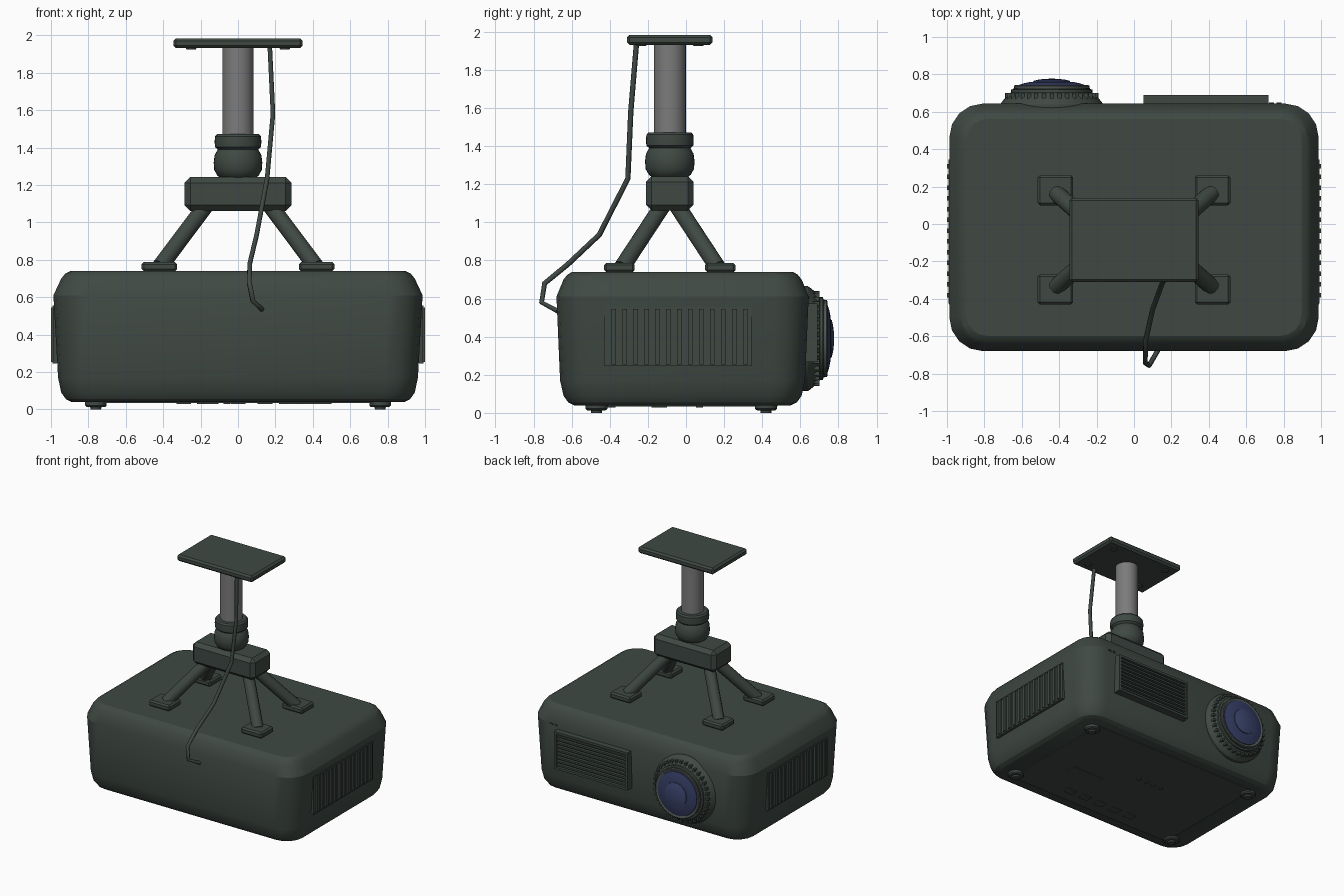
import bpy, bmesh, math
from mathutils import Vector

cube = bpy.data.objects.get("Cube")
if cube:
    bpy.data.objects.remove(cube, do_unlink=True)


def material(name, r, g, b):
    m = bpy.data.materials.new(name)
    m.use_nodes = True
    m.diffuse_color = (r, g, b, 1)
    m.node_tree.nodes["Principled BSDF"].inputs["Base Color"].default_value = (r, g, b, 1)
    return m


GREEN = material("dark green plastic", .05, .066, .056)
DARK = material("vent shadow", .022, .028, .025)
GREY = material("pole grey", .2, .2, .2)
RIM = material("lens rim grey", .085, .1, .09)
BLUE = material("lens blue", .035, .047, .125)
PALE = material("lens centre blue", .045, .062, .16)


def finish(name, bm, mat, angle=30):
    bmesh.ops.recalc_face_normals(bm, faces=bm.faces)
    me = bpy.data.meshes.new(name)
    bm.to_mesh(me)
    bm.free()
    me.materials.append(mat)
    ob = bpy.data.objects.new(name, me)
    bpy.context.collection.objects.link(ob)
    bpy.ops.object.select_all(action='DESELECT')
    ob.select_set(True)
    bpy.context.view_layer.objects.active = ob
    bpy.ops.object.shade_smooth_by_angle(angle=math.radians(angle))
    return ob


def skin(bm, rings):
    """Bridge closed rings of points and cap both ends."""
    loops = [[bm.verts.new(p) for p in ring] for ring in rings]
    n = len(loops[0])
    for a, b in zip(loops, loops[1:]):
        for i in range(n):
            j = (i + 1) % n
            bm.faces.new((a[i], a[j], b[j], b[i]))
    bm.faces.new(loops[0])
    bm.faces.new(loops[-1])


def add_box(bm, c, s):
    """Box from centre and full size."""
    v = bmesh.ops.create_cube(bm, size=1)["verts"]
    bmesh.ops.scale(bm, vec=s, verts=v)
    bmesh.ops.translate(bm, vec=c, verts=v)
    return v


def box(name, c, s, mat=GREEN, bevel=0, segs=1):
    bm = bmesh.new()
    add_box(bm, c, s)
    if bevel:
        bmesh.ops.bevel(bm, geom=bm.edges[:], offset=bevel, segments=segs,
                        profile=.5, affect='EDGES')
    return finish(name, bm, mat)


def boxes(name, centres, s, mat=GREEN):
    bm = bmesh.new()
    for c in centres:
        add_box(bm, c, s)
    return finish(name, bm, mat)


def turned(name, profile, origin, mat, along_y=False, n=32):
    """Turn (radius, height) pairs about z or y."""
    bm = bmesh.new()
    rings = []
    for r, h in profile:
        ring = []
        for i in range(n):
            t = math.tau * i / n
            a, b = r * math.cos(t), r * math.sin(t)
            ring.append(Vector(origin) + Vector((a, h, b) if along_y else (a, b, h)))
        rings.append(ring)
    skin(bm, rings)
    return finish(name, bm, mat)


def tube(name, pts, radius, mat, res=2):
    cu = bpy.data.curves.new(name, 'CURVE')
    cu.dimensions = '3D'
    cu.bevel_depth = radius
    cu.bevel_resolution = res
    cu.use_fill_caps = True
    sp = cu.splines.new('POLY')
    sp.points.add(len(pts) - 1)
    for p, co in zip(sp.points, pts):
        p.co = (*co, 1)
    cu.materials.append(mat)
    ob = bpy.data.objects.new(name, cu)
    bpy.context.collection.objects.link(ob)


def rounded_rect(hx, hy, r, z, cy, segs=4):
    pts = []
    for q, (sx, sy) in enumerate([(1, 1), (-1, 1), (-1, -1), (1, -1)]):
        for k in range(segs + 1):
            t = math.pi / 2 * (q + k / segs)
            pts.append((sx * (hx - r) + r * math.cos(t),
                        cy + sy * (hy - r) + r * math.sin(t), z))
    return pts


# Main housing: stacked rounded rectangles
levels = [(.04, .89, .57, .12), (.055, .92, .6, .14), (.09, .945, .625, .16),
          (.17, .962, .643, .17), (.61, .987, .662, .18), (.7, .945, .625, .15),
          (.725, .925, .605, .13), (.74, .895, .58, .11)]
bm = bmesh.new()
skin(bm, [rounded_rect(hx, hy, r, z, -.018) for z, hx, hy, r in levels])
finish("housing", bm, GREEN, 25)

# Underside cover, slots, label and screws
box("underside_cover", (0, -.02, .038), (1.5, 1.0, .008))
boxes("underside_slots", [(-.29 + .145 * i, -.4, .032) for i in range(5)], (.08, .06, .008))
box("underside_label", (.36, -.14, .032), (.28, .08, .006))
for i in range(4):
    turned("underside_screw", [(.018, .028), (.018, .036)],
           (-.2 + .07 * i, .07, 0), GREEN, n=12)

# Round feet
for x in (-.76, .76):
    for y in (-.47, .42):
        turned("foot", [(.028, 0), (.03, .012), (.05, .014), (.058, .022),
                        (.058, .04), (.04, .06)], (x, y, 0), GREEN, n=20)

# Side vents with upright slats
for s in (-1, 1):
    side = "left" if s > 0 else "right"
    box(side + "_vent_back", (s * .976, -.04, .4), (.02, .76, .29))
    for z in (.25, .55):
        box(side + "_vent_rail", (s * .98, -.04, z), (.022, .77, .01))
    for y in (-.425, .34):
        box(side + "_vent_end", (s * .978, y, .4), (.022, .01, .3))
    boxes(side + "_vent_slats", [(s * .984, -.38 + .0575 * i, .4) for i in range(13)],
          (.032, .024, .29))

# Lens-side grille with frame and level slats
box("grille_back", (.385, .645, .42), (.65, .03, .28), DARK)
for z in (.275, .565):
    box("grille_rail", (.385, .66, z), (.67, .06, .018))
for x in (.059, .711):
    box("grille_end", (x, .66, .42), (.018, .06, .3))
boxes("grille_slats", [(.385, .668, .3 + .03 * i) for i in range(9)], (.64, .03, .014))
boxes("indicator_lights", [(.735, .638, .605), (.775, .638, .605)], (.025, .024, .012))

# Lens assembly
LENS = (-.44, 0, .39)
turned("lens_housing", [(.275, .56), (.275, .64), (.265, .655), (.235, .69), (.215, .705)],
       LENS, GREEN, True, 40)
turned("lens_barrel", [(.218, .69), (.218, .718), (.205, .722), (.205, .728)],
       LENS, GREEN, True, 40)
turned("lens_rim", [(.2, .72), (.203, .738), (.196, .742), (.186, .738)], LENS, RIM, True, 40)
turned("lens_glass", [(.182, .73), (.178, .743), (.15, .752), (.115, .759), (.1, .76)],
       LENS, BLUE, True, 40)
turned("lens_centre", [(.1, .755), (.098, .765), (.07, .772), (.035, .776), (.005, .777)],
       LENS, PALE, True, 32)
bm = bmesh.new()
for i in range(36):
    t = math.tau * i / 36
    v = add_box(bm, (0, 0, 0), (.02, .045, .02))
    bmesh.ops.translate(bm, verts=v, vec=(LENS[0] + .24 * math.cos(t), .678,
                                          LENS[2] + .24 * math.sin(t)))
finish("lens_grip_ribs", bm, GREEN)

# Bracket legs and pads
MY = -.085
for sx in (-1, 1):
    for sy in (-1, 1):
        px, py = sx * .42, MY + .265 * sy
        box("leg_pad", (px, py, .763), (.19, .16, .05), GREEN, .012)
        tube("bracket_leg", [(px * .99, MY + .25 * sy, .765),
                             (sx * .165, MY + .03 * sy, 1.1)], .045, GREEN, 3)

# Bracket hub, ball joint, collar, pole and ceiling plate
box("bracket_hub", (0, MY, 1.152), (.57, .25, .18), GREEN, .03)
turned("ball_joint", [(.09, 1.235), (.11, 1.25), (.127, 1.28), (.13, 1.32),
                      (.125, 1.36), (.108, 1.39), (.1, 1.4)], (0, MY, 0), GREEN)
turned("collar", [(.108, 1.39), (.123, 1.403), (.125, 1.43), (.123, 1.46),
                  (.112, 1.472), (.08, 1.473)], (0, MY, 0), GREEN)
turned("pole", [(.084, 1.45), (.084, 1.945)], (0, MY, 0), GREY)
box("ceiling_plate", (0, MY, 1.958), (.69, .45, .053), GREEN, .014)
for x in (-.25, .25):
    for y in (-.15, .15):
        turned("plate_screw", [(.025, 1.925), (.03, 1.935)], (x, MY + y, 0), GREEN, n=12)

# Hanging cable
tube("cable", [(.17, -.26, 1.94), (.187, -.29, 1.58), (.155, -.305, 1.23),
               (.1, -.455, .935), (.063, -.62, .78), (.06, -.742, .68),
               (.08, -.758, .58), (.128, -.675, .535)], .014, GREEN, 1)
